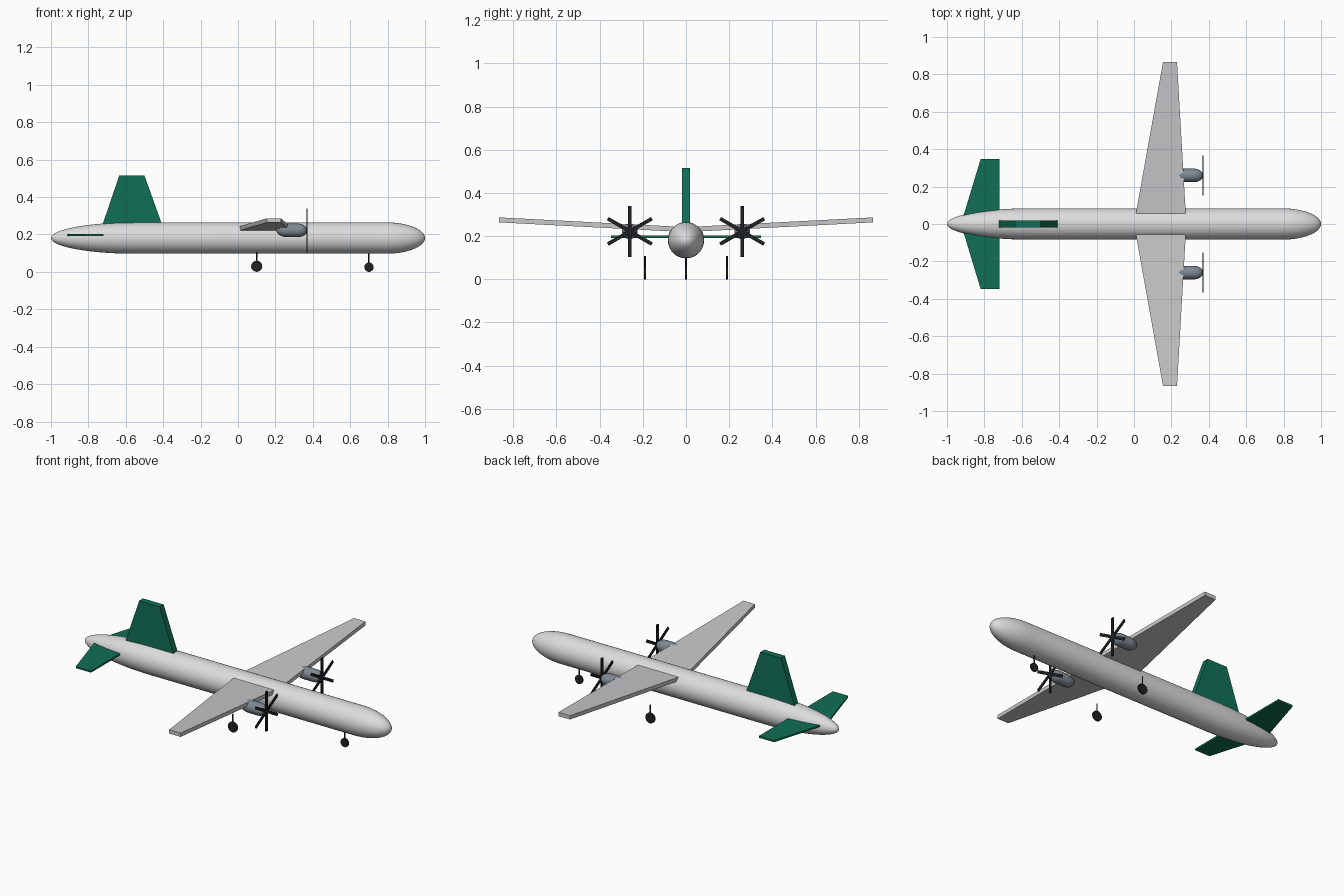
import bpy, bmesh, math
from mathutils import Matrix, Vector

cube = bpy.data.objects.get("Cube")
if cube:
    bpy.data.objects.remove(cube, do_unlink=True)


def material(name, rgb):
    m = bpy.data.materials.new(name)
    m.use_nodes = True
    m.diffuse_color = (*rgb, 1)
    m.node_tree.nodes["Principled BSDF"].inputs["Base Color"].default_value = (*rgb, 1)
    return m


WHITE = material("fuselage white", (0.72, 0.72, 0.73))
GREY = material("wing grey", (0.58, 0.58, 0.59))
GREEN = material("tail green", (0.005, 0.16, 0.09))
STEEL = material("nacelle blue grey", (0.21, 0.25, 0.29))
BLACK = material("dark rubber", (0.014, 0.015, 0.017))


def finish(name, bm, mat, smooth=False):
    bmesh.ops.recalc_face_normals(bm, faces=bm.faces)
    mesh = bpy.data.meshes.new(name)
    bm.to_mesh(mesh)
    bm.free()
    mesh.materials.append(mat)
    ob = bpy.data.objects.new(name, mesh)
    bpy.context.collection.objects.link(ob)
    if smooth:
        bpy.ops.object.select_all(action="DESELECT")
        ob.select_set(True)
        bpy.context.view_layer.objects.active = ob
        bpy.ops.object.shade_smooth_by_angle(angle=math.radians(40))
    return ob


def round_tube(name, back, back_len, front, front_len, radius, y, z, mat, sides=40):
    """Tube along x with an elliptical cap at each end."""
    bm = bmesh.new()
    steps = 12
    angles = [math.pi / 2 * i / steps for i in range(steps + 1)]
    profile = [(back + back_len * (1 - math.cos(a)), math.sin(a)) for a in angles]
    profile += [(front - front_len * (1 - math.cos(a)), math.sin(a)) for a in reversed(angles)]
    verts = [bm.verts.new((x, y, z + radius * r)) for x, r in profile]
    edges = [bm.edges.new(pair) for pair in zip(verts, verts[1:])]
    bmesh.ops.spin(bm, geom=verts + edges, cent=(0, y, z), axis=(1, 0, 0),
                   angle=2 * math.pi, steps=sides)
    bmesh.ops.remove_doubles(bm, verts=bm.verts, dist=1e-5)
    return finish(name, bm, mat, True)


def panel(name, outline, offset, mat):
    """Flat outline thickened evenly about its plane along the offset vector."""
    bm = bmesh.new()
    half = Vector(offset) / 2
    low, high = ([bm.verts.new(Vector(p) + s * half) for p in outline] for s in (-1, 1))
    bm.faces.new(low)
    bm.faces.new(high)
    n = len(outline)
    for i in range(n):
        j = (i + 1) % n
        bm.faces.new((low[i], low[j], high[j], high[i]))
    return finish(name, bm, mat)


def add_box(bm, size, matrix):
    bmesh.ops.create_cube(bm, size=1, matrix=matrix @ Matrix.Diagonal((*size, 1)))


def gear(name, x, y, radius, top):
    # wheel
    bm = bmesh.new()
    place = Matrix.Translation((x, y, radius)) @ Matrix.Rotation(math.pi / 2, 4, "X")
    bmesh.ops.create_cone(bm, cap_ends=True, segments=20, radius1=radius,
                          radius2=radius, depth=0.011, matrix=place)
    finish(name + "_wheel", bm, BLACK, True)
    # strut
    bm = bmesh.new()
    bmesh.ops.create_cone(bm, cap_ends=True, segments=10, radius1=0.004, radius2=0.004,
                          depth=top - radius,
                          matrix=Matrix.Translation((x, y, (top + radius) / 2)))
    finish(name + "_strut", bm, BLACK, True)


# Body and fin
round_tube("fuselage", -1, 0.45, 1, 0.21, 0.084, 0, 0.181, WHITE, 48)
panel("tail_fin", [(-0.742, 0, 0.2), (-0.387, 0, 0.2), (-0.5, 0, 0.515), (-0.635, 0, 0.515)],
      (0, 0.037, 0), GREEN)

for side, s in (("left", 1), ("right", -1)):
    # Wing and tailplane
    panel(side + "_wing", [(0.0, 0, 0.23), (0.28, 0, 0.23),
                           (0.23, s * 0.865, 0.275), (0.155, s * 0.865, 0.275)],
          (0, 0, 0.023), GREY)
    panel(side + "_tailplane", [(-0.925, 0, 0.197), (-0.72, 0, 0.197),
                                (-0.72, s * 0.347, 0.197), (-0.82, s * 0.347, 0.197)],
          (0, 0, 0.01), GREEN)

    # Engine and six-bladed propeller
    y, z = s * 0.26, 0.222
    round_tube(side + "_nacelle", 0.205, 0.06, 0.37, 0.05, 0.036, y, z, STEEL, 28)
    bm = bmesh.new()
    for k in range(3):
        turn = Matrix.Rotation(k * math.pi / 3, 4, "X")
        add_box(bm, (0.006, 0.017, 0.236), Matrix.Translation((0.369, y, z)) @ turn)
    finish(side + "_propeller", bm, BLACK)

    gear(side + "_main_gear", 0.1, s * 0.19, 0.03, 0.107)

gear("nose_gear", 0.7, 0, 0.025, 0.11)
